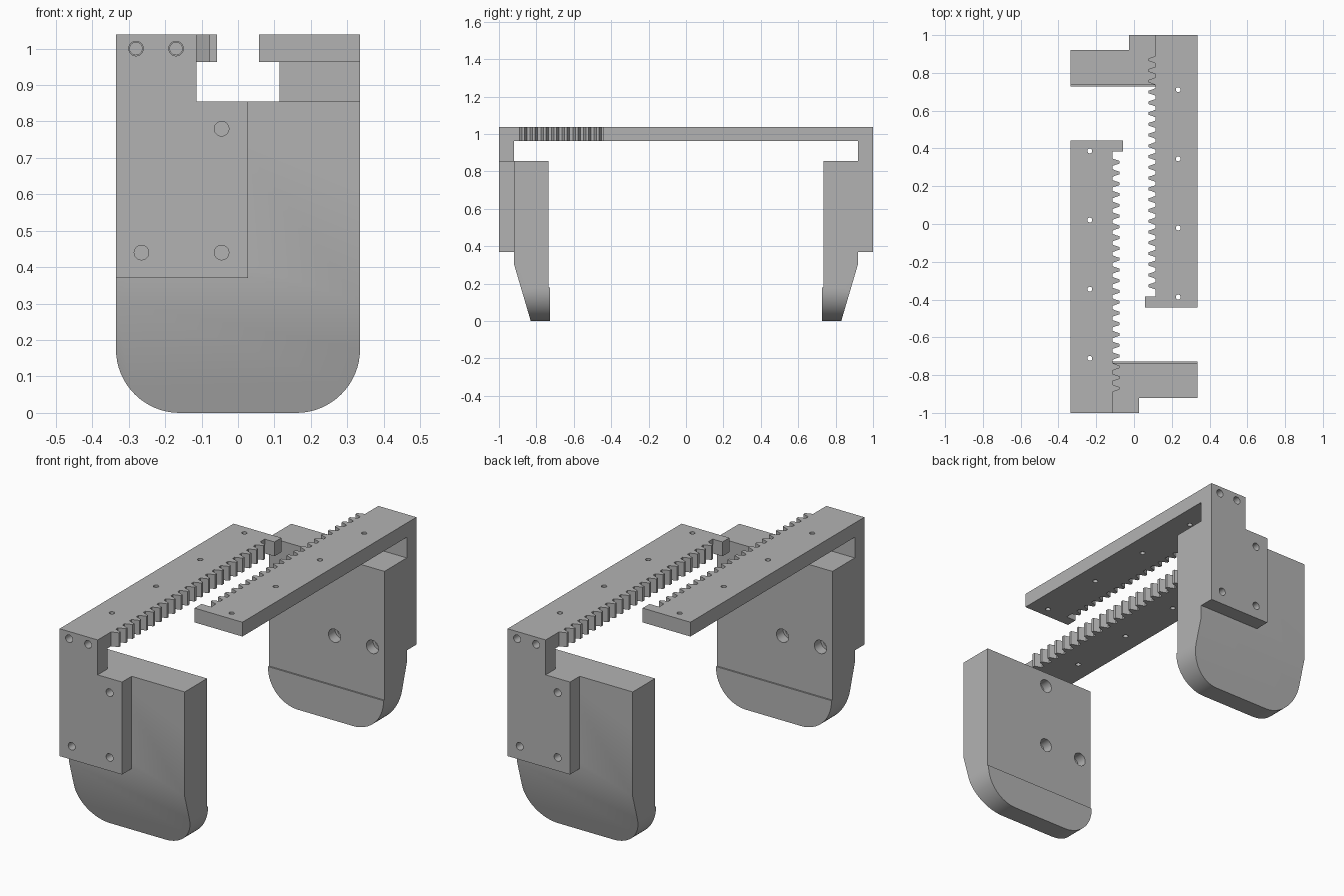
import bpy, bmesh
from math import pi, sin, cos
from mathutils import Matrix, Vector

cube = bpy.data.objects.get("Cube")
if cube:
    bpy.data.objects.remove(cube, do_unlink=True)

grey = bpy.data.materials.new("machined grey")
grey.use_nodes = True
grey.diffuse_color = (0.45, 0.45, 0.45, 1)
grey.node_tree.nodes["Principled BSDF"].inputs["Base Color"].default_value = (0.45, 0.45, 0.45, 1)

AXES = {"x": (1, 2, 0), "y": (0, 2, 1), "z": (0, 1, 2)}


def add_object(name, bm):
    bmesh.ops.recalc_face_normals(bm, faces=bm.faces)
    mesh = bpy.data.meshes.new(name)
    bm.to_mesh(mesh)
    bm.free()
    mesh.materials.append(grey)
    obj = bpy.data.objects.new(name, mesh)
    bpy.context.collection.objects.link(obj)
    return obj


def prism(name, axis, points, start, end):
    """Extrude a closed outline along one axis."""
    a, b, c = AXES[axis]
    bm = bmesh.new()
    verts = []
    for p in points:
        co = Vector()
        co[a], co[b], co[c] = p[0], p[1], start
        verts.append(bm.verts.new(co))
    face = bm.faces.new(verts)
    new = bmesh.ops.extrude_face_region(bm, geom=[face])["geom"]
    step = Vector()
    step[c] = end - start
    bmesh.ops.translate(bm, vec=step, verts=[v for v in new if isinstance(v, bmesh.types.BMVert)])
    return add_object(name, bm)


def drills(axis, holes):
    """Cylinders given as (a, b, start, end, radius)."""
    a, b, c = AXES[axis]
    bm = bmesh.new()
    turn = Matrix.Rotation(pi / 2, 4, "X") if axis == "y" else Matrix()
    for u, v, start, end, r in holes:
        co = Vector()
        co[a], co[b], co[c] = u, v, (start + end) / 2
        bmesh.ops.create_cone(bm, cap_ends=True, segments=24, radius1=r, radius2=r,
                              depth=end - start, matrix=Matrix.Translation(co) @ turn)
    return add_object("drill_cutter", bm)


def boolean(obj, other, operation):
    mod = obj.modifiers.new("cut", "BOOLEAN")
    mod.object, mod.operation, mod.solver = other, operation, "EXACT"
    graph = bpy.context.evaluated_depsgraph_get()
    mesh = bpy.data.meshes.new_from_object(obj.evaluated_get(graph))
    obj.modifiers.clear()
    obj.data = mesh
    bpy.data.objects.remove(other, do_unlink=True)


LEFT, ROOT, TIP = -0.335, -0.114, -0.077
TOP, UNDER, SHELF = 1.038, 0.963, 0.855
FRONT, SEAM, FACE = -1.0, -0.92, -0.735
SCREWS = [(-0.045, 0.78), (-0.045, 0.44), (-0.265, 0.44)]
BOLTS = [(-0.28, 1.0), (-0.17, 1.0)]

# toothed rack with an end stop
PITCH = 0.057
outline = [(LEFT, SEAM), (ROOT, SEAM)]
for i in range(22):
    y = -0.89 + i * PITCH
    outline += [(ROOT, y), (ROOT + 0.018, y + 0.007), (TIP, y + 0.013),
                (TIP, y + 0.027), (ROOT + 0.018, y + 0.033), (ROOT, y + 0.04)]
outline += [(ROOT, 0.385), (-0.058, 0.385), (-0.058, 0.442), (LEFT, 0.442)]
rack = prism("front_rack", "z", outline, UNDER, TOP)
boolean(rack, drills("z", [(-0.234, 0.387 - i * 0.366, 0.9, 1.1, 0.013) for i in range(4)]), "DIFFERENCE")
boolean(rack, drills("y", [(x, z, -0.95, -0.78, 0.017) for x, z in BOLTS]), "DIFFERENCE")

# stepped mounting plate
plate = prism("front_mount_plate", "y",
              [(LEFT, 0.37), (0.027, 0.37), (0.027, SHELF), (ROOT, SHELF), (ROOT, TOP), (LEFT, TOP)],
              FRONT, SEAM)
boolean(plate, drills("y", [(x, z, -1.1, -0.9, 0.02) for x, z in SCREWS + BOLTS]), "DIFFERENCE")

# jaw pad: tapered side profile trimmed by a round-cornered outline
R = 0.175
pad = prism("front_jaw_pad", "x",
            [(SEAM, SHELF), (SEAM, 0.305), (-0.83, 0), (-0.727, 0), (-0.727, 0.18), (FACE, 0.18), (FACE, SHELF)],
            LEFT, -LEFT)
arc = [(-LEFT - R + R * cos(t), R - R * sin(t)) for t in [i * pi / 32 for i in range(17)]]
shape = [(-LEFT, 0.9)] + arc + [(-x, z) for x, z in reversed(arc)] + [(LEFT, 0.9)]
boolean(pad, prism("outline_cutter", "y", shape, -1.1, -0.6), "INTERSECT")
boolean(pad, drills("y", [(x, z, -0.95, -0.7, 0.02) for x, z in SCREWS]), "DIFFERENCE")
boolean(pad, drills("y", [(x, z, -0.79, -0.7, 0.035) for x, z in SCREWS]), "DIFFERENCE")

# smooth the curves, then repeat the gripper half a turn round
for obj in (rack, plate, pad):
    bpy.ops.object.select_all(action="DESELECT")
    obj.select_set(True)
    bpy.context.view_layer.objects.active = obj
    bpy.ops.object.shade_smooth_by_angle(angle=pi / 6)
    twin = obj.copy()
    twin.name = obj.name.replace("front", "rear")
    twin.rotation_euler.z = pi
    bpy.context.collection.objects.link(twin)
